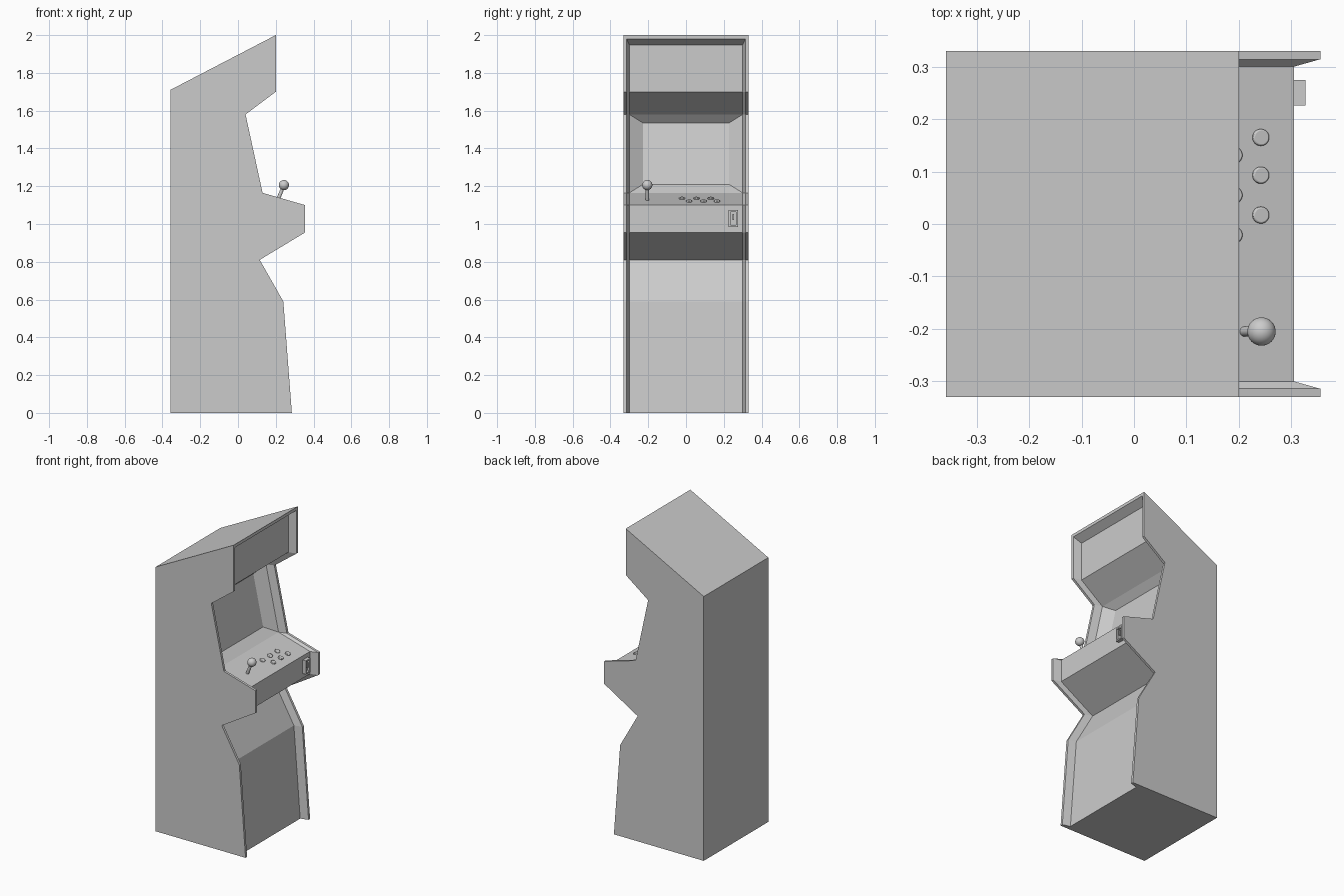
import bpy, bmesh, math
from mathutils import Vector

if "Cube" in bpy.data.objects:
    bpy.data.objects.remove(bpy.data.objects["Cube"])


def finish(bm, name):
    bmesh.ops.recalc_face_normals(bm, faces=bm.faces[:])
    mesh = bpy.data.meshes.new(name)
    bm.to_mesh(mesh)
    bm.free()
    obj = bpy.data.objects.new(name, mesh)
    bpy.context.collection.objects.link(obj)
    return obj


def smooth(obj, angle=35):
    bpy.ops.object.select_all(action='DESELECT')
    obj.select_set(True)
    bpy.context.view_layer.objects.active = obj
    bpy.ops.object.shade_smooth_by_angle(angle=math.radians(angle))


def cylinder(name, start, end, radius, bevel=0.0):
    start, end = Vector(start), Vector(end)
    axis = end - start
    bpy.ops.mesh.primitive_cylinder_add(
        vertices=24, radius=radius, depth=axis.length, location=(start + end) / 2,
        rotation=axis.to_track_quat('Z', 'Y').to_euler())
    obj = bpy.context.object
    obj.name = name
    if bevel:
        mod = obj.modifiers.new("bevel", 'BEVEL')
        mod.width, mod.segments = bevel, 2
    smooth(obj)
    return obj


# Cabinet: front profile swept over side rims and a recessed centre
FRONT = [(0.285, 0), (0.24, 0.59), (0.115, 0.81), (0.355, 0.955), (0.355, 1.10),
         (0.13, 1.165), (0.04, 1.58), (0.20, 1.70), (0.20, 2.0)]
BACK, BACK_TOP, RECESS = -0.358, 1.71, 0.05
SCREEN = 5

bm = bmesh.new()


def column(y, push, top):
    pts = FRONT[:-1] + [(FRONT[-1][0], top)]
    return [bm.verts.new((x - push, y, z)) for x, z in pts]


steps = [(0.33, 0, 2.0), (0.314, 0, 1.98), (0.30, RECESS, 1.948)]
cols = [column(-y, p, t) for y, p, t in steps] + [column(y, p, t) for y, p, t in reversed(steps)]
for c in range(5):
    for i in range(len(FRONT) - 1):
        if c == 2 and i == SCREEN:
            continue
        bm.faces.new((cols[c][i], cols[c + 1][i], cols[c + 1][i + 1], cols[c][i + 1]))

# Sunken screen with sloping surround
a, b = cols[2], cols[3]
outer = [a[SCREEN], b[SCREEN], b[SCREEN + 1], a[SCREEN + 1]]
inner = [bm.verts.new(p) for p in ((0.02, -0.228, 1.21), (0.02, 0.228, 1.21),
                                   (-0.05, 0.228, 1.535), (-0.05, -0.228, 1.535))]
for i in range(4):
    j = (i + 1) % 4
    bm.faces.new((outer[i], outer[j], inner[j], inner[i]))
bm.faces.new(inner)

# Marquee top rim, sides, roof, back and base
for k in range(2):
    bm.faces.new((cols[k][-1], cols[k + 1][-1], cols[4 - k][-1], cols[5 - k][-1]))
rear = [(bm.verts.new((BACK, y, 0)), bm.verts.new((BACK, y, BACK_TOP))) for y in (-0.33, 0.33)]
for col, (low, high) in ((cols[0], rear[0]), (cols[5], rear[1])):
    bm.faces.new(col + [high, low])
bm.faces.new((cols[0][-1], cols[5][-1], rear[1][1], rear[0][1]))
bm.faces.new((rear[0][0], rear[0][1], rear[1][1], rear[1][0]))
bm.faces.new([c[0] for c in cols] + [rear[1][0], rear[0][0]])
finish(bm, "cabinet")

# Control panel buttons in two staggered rows
SLOPE = (1.165 - 1.10) / 0.225
NORMAL = Vector((SLOPE, 0, 1)).normalized()


def on_panel(x, y):
    return Vector((x, y, 1.165 - SLOPE * (x - 0.08)))


for row, (x, ys) in enumerate(((0.19, (-0.021, 0.055, 0.131)), (0.241, (0.017, 0.093, 0.165)))):
    for n, y in enumerate(ys):
        p = on_panel(x, y)
        cylinder(f"button_{row}_{n}", p - NORMAL * 0.004, p + NORMAL * 0.008, 0.016, 0.003)

# Joystick shaft and ball
ball = Vector((0.243, -0.205, 1.206))
cylinder("joystick_shaft", (0.208, -0.205, 1.12), ball, 0.0095)
bpy.ops.mesh.primitive_uv_sphere_add(segments=32, ring_count=16, radius=0.027, location=ball)
bpy.context.object.name = "joystick_ball"
smooth(bpy.context.object, 60)


def box(name, lo, hi):
    bm = bmesh.new()
    bmesh.ops.create_cube(bm, size=1)
    for v in bm.verts:
        v.co = [l + (c + 0.5) * (h - l) for l, h, c in zip(lo, hi, v.co)]
    return bm


# Coin slot: plate with a recessed window and a small slot insert
bm = box("coin_plate", (0.30, 0.226, 0.985), (0.327, 0.274, 1.073))
bm.faces.ensure_lookup_table()
face = max(bm.faces, key=lambda f: f.calc_center_median().x)
bmesh.ops.inset_individual(bm, faces=[face], thickness=0.012)
bmesh.ops.inset_individual(bm, faces=[face], thickness=0.001, depth=-0.014)
finish(bm, "coin_plate")
finish(box("coin_slot", (0.31, 0.246, 1.02), (0.325, 0.254, 1.052)), "coin_slot")
